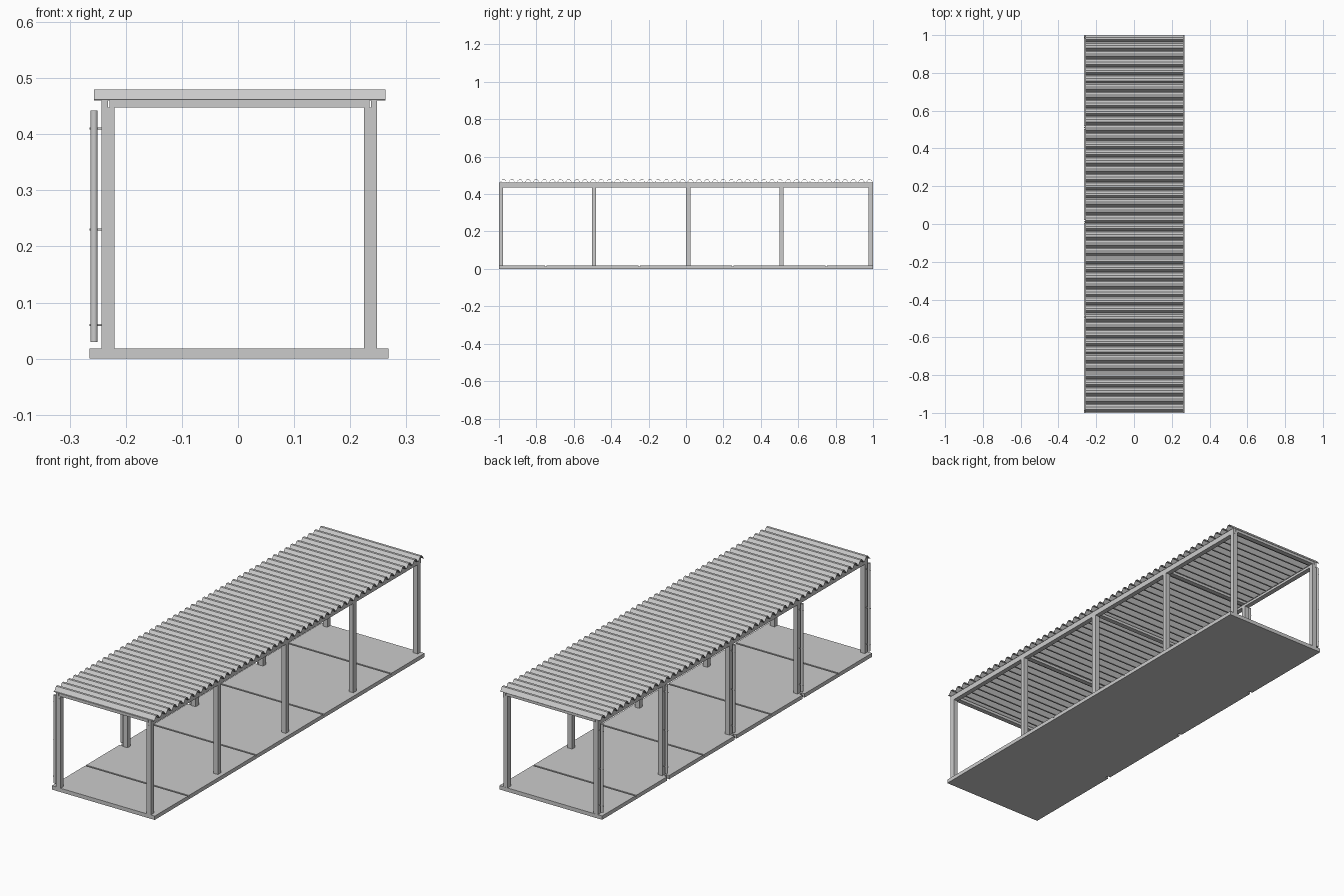
import bpy, bmesh, math

if "Cube" in bpy.data.objects:
    bpy.data.objects.remove(bpy.data.objects["Cube"])

POSTS = [-0.989, -0.492, 0.012, 0.511, 0.988]


def mesh_object(name, bm):
    bmesh.ops.recalc_face_normals(bm, faces=bm.faces)
    me = bpy.data.meshes.new(name)
    bm.to_mesh(me)
    bm.free()
    ob = bpy.data.objects.new(name, me)
    bpy.context.collection.objects.link(ob)
    return ob


def box(name, x0, x1, y0, y1, z0, z1):
    bm = bmesh.new()
    bmesh.ops.create_cube(bm, size=1)
    for v in bm.verts:
        v.co = (x1 if v.co.x > 0 else x0, y1 if v.co.y > 0 else y0, z1 if v.co.z > 0 else z0)
    return mesh_object(name, bm)


def prism(name, pts, to3d, offset):
    bm = bmesh.new()
    f = bm.faces.new([bm.verts.new(to3d(*p)) for p in pts])
    r = bmesh.ops.extrude_face_region(bm, geom=[f])
    bmesh.ops.translate(bm, vec=offset, verts=[g for g in r['geom'] if isinstance(g, bmesh.types.BMVert)])
    return mesh_object(name, bm)


def cylinder(name, x, y, z0, z1, r, along_x=False):
    # along_x: z0, z1 are x limits and (x) is the height
    bpy.ops.mesh.primitive_cylinder_add(vertices=16, radius=r, depth=z1 - z0)
    ob = bpy.context.object
    ob.name = name
    if along_x:
        ob.location = ((z0 + z1) / 2, y, x)
        ob.rotation_euler = (0, math.pi / 2, 0)
    else:
        ob.location = (x, y, (z0 + z1) / 2)
    bpy.ops.object.shade_smooth_by_angle()
    return ob


# floor slab with drain notches along the left edge
outline = [(0.268, 1), (0.268, -1), (-0.265, -1)]
for y in POSTS[1:-1]:
    outline += [(-0.265, y - 0.008), (-0.25, y - 0.008), (-0.25, y + 0.008), (-0.265, y + 0.008)]
outline += [(-0.265, 1)]
prism("floor_base", outline, lambda x, y: (x, y, 0), (0, 0, 0.012))

# floor panels with thin seams between them
seams = [-1, -0.75, -0.25, 0.25, 0.75, 1]
for i, (a, b) in enumerate(zip(seams, seams[1:])):
    y0, y1 = a + (0.004 if a > -1 else 0), b - (0.004 if b < 1 else 0)
    pts = [(0.268, y1), (0.268, y0), (-0.265, y0)]
    for y in POSTS[1:-1]:
        if y0 < y < y1:
            pts += [(-0.265, y - 0.008), (-0.25, y - 0.008), (-0.25, y + 0.008), (-0.265, y + 0.008)]
    pts += [(-0.265, y1)]
    prism("floor_panel", pts, lambda x, y: (x, y, 0.012), (0, 0, 0.006))

# posts, cross beams, downpipes
for y in POSTS:
    box("left_post", -0.243, -0.22, y - 0.0115, y + 0.0115, 0.018, 0.436)
    box("right_post", 0.225, 0.248, y - 0.0115, y + 0.0115, 0.018, 0.436)
    box("cross_beam", -0.229, 0.234, y - 0.0115, y + 0.0115, 0.448, 0.461)
    cylinder("downpipe", -0.2565, y, 0.03, 0.442, 0.0065)
    for z in (0.06, 0.23, 0.41):
        cylinder("pipe_clip", z, y, -0.265, -0.242, 0.002, True)

# stepped long beams
for name, s, c in (("left_beam", -1, 0.0), ("right_beam", 1, 0.005)):
    prof = [(0.22, 0.436), (0.243, 0.436), (0.243, 0.461), (0.232, 0.461), (0.232, 0.448), (0.22, 0.448)]
    prism(name, prof, lambda u, z: (s * u + c, -1, z), (0, 2, 0))

# corrugated roof sheet
N, T = 46, 0.0015
P = 2 / N
wave = []
for i in range(N):
    y = -1 + i * P
    wave += [(y, 0.461), (y + P * 0.15, 0.461), (y + P * 0.45, 0.479), (y + P * 0.7, 0.479)]
wave.append((1, 0.461))
bm = bmesh.new()
rows = [(bm.verts.new((-0.257, y, z)), bm.verts.new((0.263, y, z))) for y, z in wave]
for (a, b), (c, d) in zip(rows, rows[1:]):
    bm.faces.new((a, b, d, c))
roof = mesh_object("roof_sheet", bm)
m = roof.modifiers.new("thickness", 'SOLIDIFY')
m.thickness = T
m.offset = 0
